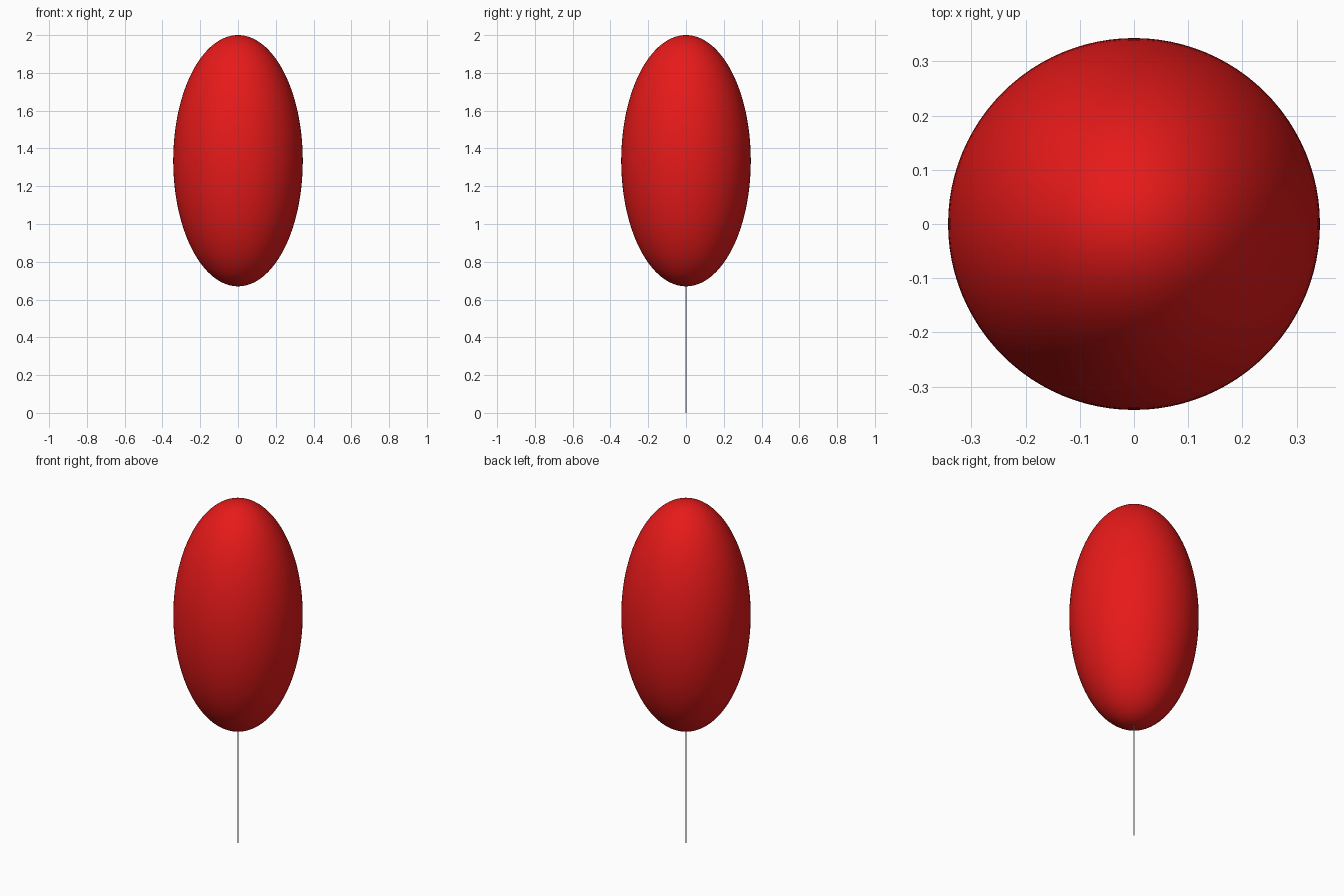
import bpy
import bmesh

if "Cube" in bpy.data.objects:
    bpy.data.objects.remove(bpy.data.objects["Cube"])

# Balloon: smooth tall ellipsoid
bpy.ops.mesh.primitive_uv_sphere_add(segments=96, ring_count=64, radius=1, location=(0, 0, 1.335))
balloon = bpy.context.object
balloon.name = "balloon"
balloon.scale = (0.343, 0.343, 0.665)
bpy.ops.object.transform_apply(location=False, rotation=False, scale=True)
bpy.ops.object.shade_smooth()
red = bpy.data.materials.new("red")
red.diffuse_color = (0.8, 0.01, 0.01, 1)
red.use_nodes = True
red.node_tree.nodes["Principled BSDF"].inputs["Base Color"].default_value = red.diffuse_color
balloon.data.materials.append(red)

# String: thin flat ribbon facing sideways, from the ground to the balloon
half_width, top = 0.003, 0.675
bm = bmesh.new()
corners = [(-half_width, 0), (half_width, 0), (half_width, top), (-half_width, top)]
bm.faces.new([bm.verts.new((0, y, z)) for y, z in corners])
mesh = bpy.data.meshes.new("string")
bm.to_mesh(mesh)
bm.free()
bpy.context.collection.objects.link(bpy.data.objects.new("string", mesh))
